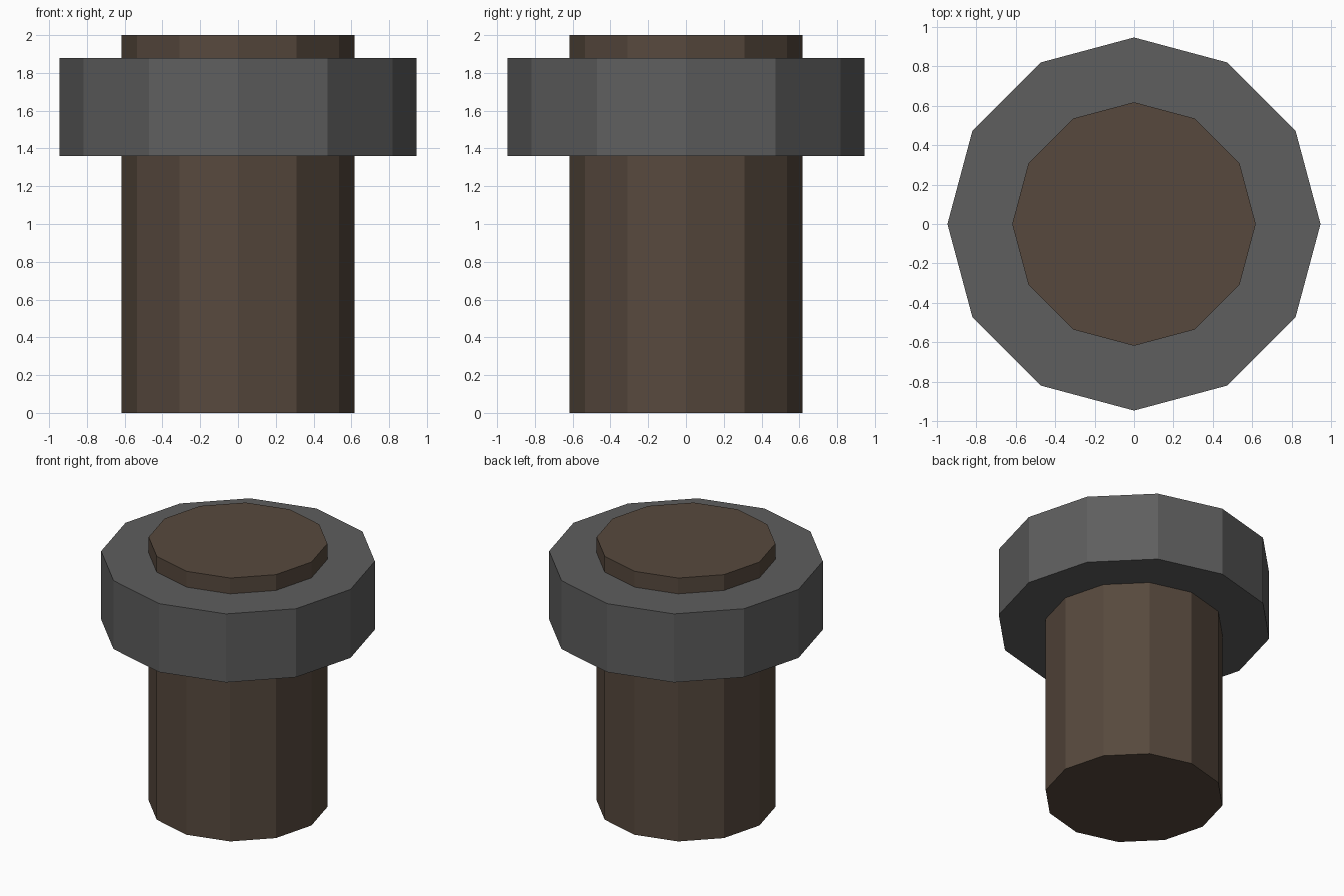
import bpy, bmesh, math

if "Cube" in bpy.data.objects:
    bpy.data.objects.remove(bpy.data.objects["Cube"])

SIDES = 12


def material(name, rgb):
    m = bpy.data.materials.new(name)
    m.diffuse_color = (*rgb, 1)
    m.use_nodes = True
    m.node_tree.nodes["Principled BSDF"].inputs["Base Color"].default_value = m.diffuse_color
    return m


def lathe(name, profile, mat):
    """Spin a closed (radius, z) profile into a flat-faced 12-sided solid."""
    bm = bmesh.new()
    rings = []
    for r, z in profile:
        rings.append([bm.verts.new((r * math.cos(math.tau * i / SIDES),
                                    r * math.sin(math.tau * i / SIDES), z))
                      for i in range(SIDES)])
    return bm, rings


def finish(name, bm, mat):
    bmesh.ops.recalc_face_normals(bm, faces=bm.faces)
    mesh = bpy.data.meshes.new(name)
    bm.to_mesh(mesh)
    bm.free()
    mesh.materials.append(mat)
    ob = bpy.data.objects.new(name, mesh)
    bpy.context.collection.objects.link(ob)


def bridge(bm, a, b):
    for i in range(SIDES):
        j = (i + 1) % SIDES
        bm.faces.new((a[i], a[j], b[j], b[i]))


brown = material("dark brown wood", (0.095, 0.066, 0.047))
grey = material("dark grey metal", (0.112, 0.112, 0.112))

# Wooden post: capped prism
bm, rings = lathe("post", [(0.617, 0), (0.617, 2)], brown)
bridge(bm, *rings)
for ring in rings:
    bm.faces.new(ring)
finish("post", bm, brown)

# Metal collar: wraps the post near the top
bm, rings = lathe("collar", [(0.617, 1.36), (0.945, 1.36), (0.945, 1.88), (0.617, 1.88)], grey)
for k in range(3):
    bridge(bm, rings[k], rings[k + 1])
finish("collar", bm, grey)
